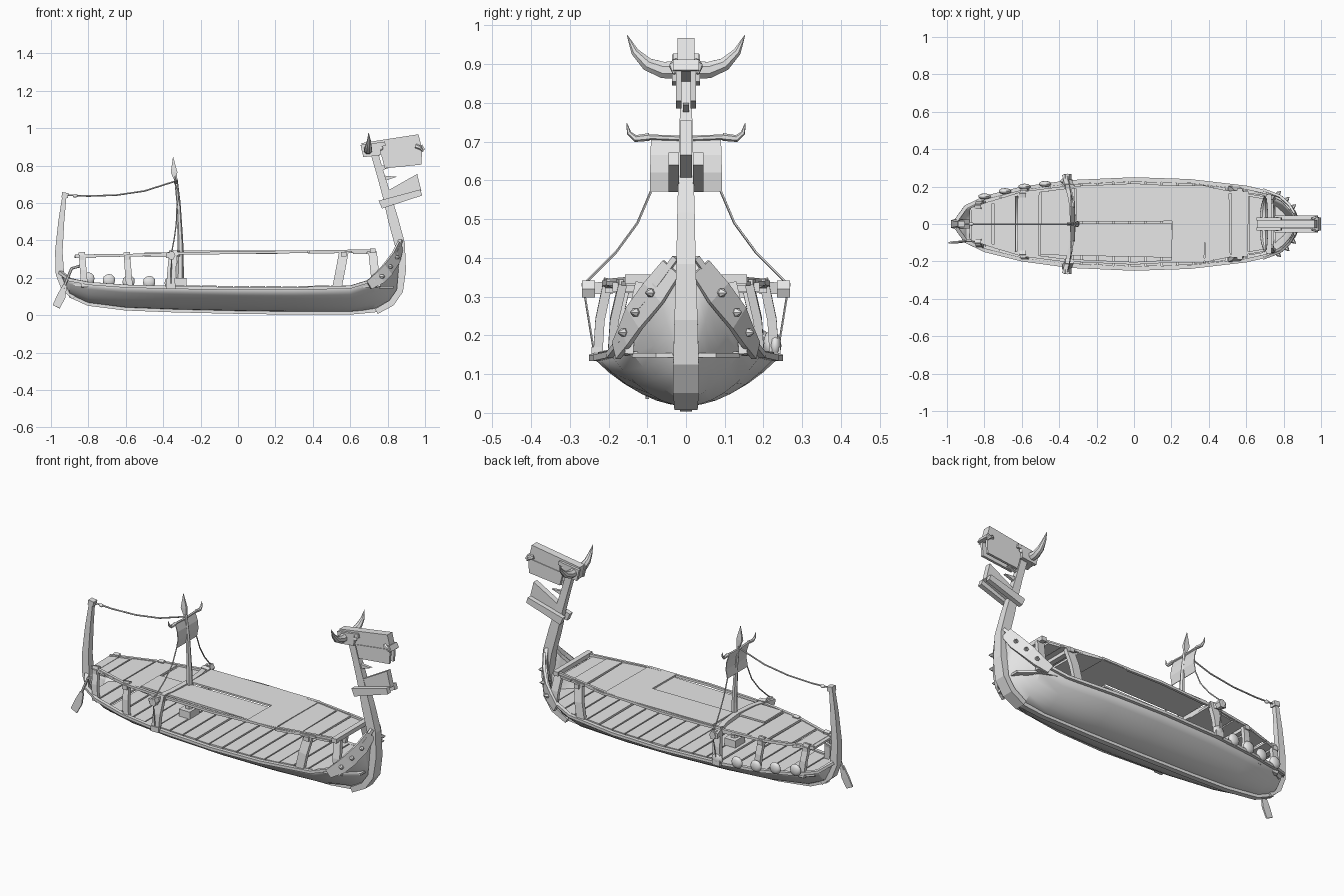
import bpy, bmesh, math, random
from mathutils import Vector

random.seed(4)
if "Cube" in bpy.data.objects:
    bpy.data.objects.remove(bpy.data.objects["Cube"], do_unlink=True)

wood = bpy.data.materials.new("plain_grey")
wood.use_nodes = True
wood.diffuse_color = (0.8, 0.8, 0.8, 1)
wood.node_tree.nodes["Principled BSDF"].inputs["Base Color"].default_value = (0.8, 0.8, 0.8, 1)


def finish(name, bm, smooth=None):
    bmesh.ops.recalc_face_normals(bm, faces=bm.faces)
    me = bpy.data.meshes.new(name)
    bm.to_mesh(me)
    bm.free()
    ob = bpy.data.objects.new(name, me)
    bpy.context.collection.objects.link(ob)
    me.materials.append(wood)
    if smooth:
        bpy.ops.object.select_all(action="DESELECT")
        ob.select_set(True)
        bpy.context.view_layer.objects.active = ob
        bpy.ops.object.shade_smooth_by_angle(angle=math.radians(smooth))
    return ob


def sweep(name, path, sizes, sides=4, ref=(0, 1, 0), smooth=None):
    """Loft a section along a path; sizes are (along ref, across ref) widths."""
    pts = [Vector(p) for p in path]
    if not isinstance(sizes, list):
        sizes = [sizes] * len(pts)
    grow = math.sqrt(2) if sides == 4 else 1
    bm, rings = bmesh.new(), []
    for i, p in enumerate(pts):
        d = (pts[min(i + 1, len(pts) - 1)] - pts[max(i - 1, 0)]).normalized()
        u = Vector(ref)
        u = (u - d * u.dot(d)).normalized()
        v = d.cross(u)
        ring = []
        for k in range(sides):
            a = math.tau * (k + 0.5) / sides
            ring.append(bm.verts.new(p + grow / 2 * (u * math.cos(a) * sizes[i][0] + v * math.sin(a) * sizes[i][1])))
        rings.append(ring)
    for a, b in zip(rings, rings[1:]):
        for k in range(sides):
            m = (k + 1) % sides
            bm.faces.new((a[k], a[m], b[m], b[k]))
    bm.faces.new(rings[0])
    bm.faces.new(rings[-1])
    return finish(name, bm, smooth)


def slab(name, outline, axis, low, high):
    """Extrude an outline: axis 'y' takes xz points, axis 'z' takes xy points."""
    bm = bmesh.new()
    put = (lambda p, t: (p[0], t, p[1])) if axis == "y" else (lambda p, t: (p[0], p[1], t))
    face = bm.faces.new([bm.verts.new(put(p, low)) for p in outline])
    top = bmesh.ops.extrude_face_region(bm, geom=[face])["geom"]
    step = Vector(put((0, 0), high - low))
    bmesh.ops.translate(bm, vec=step, verts=[g for g in top if isinstance(g, bmesh.types.BMVert)])
    return finish(name, bm)


def ball(name, centre, scale):
    bm = bmesh.new()
    bmesh.ops.create_icosphere(bm, subdivisions=2, radius=1)
    bmesh.ops.scale(bm, vec=scale, verts=bm.verts)
    bmesh.ops.translate(bm, vec=centre, verts=bm.verts)
    return finish(name, bm, 40)


SIDES = (("left", 1), ("right", -1))

# Hull stations: x, half width, rim height, keel height
STATIONS = [(-.95, .02, .23, .20), (-.9, .09, .19, .11), (-.8, .14, .17, .065), (-.6, .19, .155, .04),
            (-.34, .225, .148, .03), (0, .24, .142, .022), (.3, .23, .142, .018), (.6, .195, .15, .018),
            (.73, .165, .19, .03), (.8, .125, .265, .065), (.845, .075, .33, .12), (.87, .025, .40, .22)]


def at(x, col):
    for a, b in zip(STATIONS, STATIONS[1:]):
        if x <= b[0]:
            t = max(0, (x - a[0]) / (b[0] - a[0]))
            return a[col] + (b[col] - a[col]) * t
    return STATIONS[-1][col]


bm, rows = bmesh.new(), []
for x, w, rim, keel in STATIONS:
    power = 2.0 if x < .7 else 1.5
    row = []
    for k in range(-6, 7):
        t = k / 6
        row.append(bm.verts.new((x, w * t, keel + (rim - keel) * abs(t) ** power)))
    rows.append(row)
for a, b in zip(rows, rows[1:]):
    for k in range(12):
        bm.faces.new((a[k], b[k], b[k + 1], a[k + 1]))
hull = finish("hull", bm, 22)
shell = hull.modifiers.new("thickness", "SOLIDIFY")
shell.thickness = 0.008

# Keel and bow stem
sweep("keel", [(x, 0, k - .003) for x, w, r, k in STATIONS[1:-2]], (.03, .024))
sweep("bow_stem", [(.74, 0, .02), (.82, 0, .065), (.865, 0, .13), (.878, 0, .24), (.865, 0, .38),
                   (.83, 0, .51), (.795, 0, .64), (.76, 0, .76), (.725, 0, .88)],
      [(.06, .03), (.066, .035), (.066, .035), (.06, .04), (.05, .055), (.045, .055), (.038, .045), (.032, .04), (.03, .04)])

# Stern post with cap
sweep("stern_post", [(-.87, 0, .10), (-.925, 0, .15), (-.952, 0, .22), (-.958, 0, .34), (-.945, 0, .5), (-.928, 0, .64)],
      [(.05, .04), (.05, .045), (.045, .045), (.04, .04), (.032, .032), (.024, .022)])
sweep("stern_cap", [(-.927, 0, .628), (-.923, 0, .655)], (.034, .034))

# Rims, outer strakes and bow plates with studs
for side, s in SIDES:
    sweep(side + "_rim", [(x, s * w, r) for x, w, r, k in STATIONS], (.016, .02), ref=(0, 0, 1))
    sweep(side + "_bow_plate", [(x, s * (at(x, 1) + .008), at(x, 2) - .02) for x in (.70, .76, .8, .845, .868)],
          [(.05, .014), (.07, .014), (.075, .014), (.075, .014), (.06, .012)], ref=(0, 0, 1))
    for x in (.765, .81, .845):
        y, z = s * (at(x, 1) + .01), at(x, 2) - .02
        sweep(side + "_bow_stud", [(x - .005, y, z), (x + .008, y + s * .008, z), (x + .02, y + s * .02, z)],
              [(.022, .022), (.024, .024), (.003, .003)], sides=6, ref=(0, 0, 1))

# Lower deck planks
x = -.88
while x < .8:
    w = min(at(x, 1), at(x + .08, 1)) - .012
    z = .157 + random.uniform(-.003, .003) + (.012 if x < -.75 else 0)
    slab("deck_plank", [(x, -at(x, 1) + .012), (x + .078, -at(x + .078, 1) + .012),
                        (x + .078, at(x + .078, 1) - .012), (x, at(x, 1) - .012)], "z", z - .012, z)
    x += .086

# Roof: cross planks at both ends, long sheets in the middle
for a, b, z in ((-.87, -.76, .318), (-.75, -.635, .322), (-.625, -.51, .326), (-.5, -.32, .322),
                (.2, .375, .345), (.38, .515, .341), (.52, .61, .344), (.615, .69, .339)):
    j = random.uniform(-.008, .008)
    slab("roof_plank", [(a, -at(a, 1) + .022 + j), (b, -at(b, 1) + .022 - j),
                        (b + j, at(b, 1) - .022 + j), (a + j, at(a, 1) - .022 - j)], "z", z - .012, z)
slab("roof_sheet_left", [(-.31, .012), (.21, .015), (.21, .205), (-.31, .2)], "z", .335, .345)
slab("roof_sheet_right", [(-.5, -.165), (.21, -.18), (.2, .005), (-.5, 0)], "z", .326, .336)

# Roof posts and rails
for side, s in SIDES:
    for low, high, width in ((-.82, -.835, .035), (-.58, -.595, .035), (.53, .565, .05), (.74, .72, .045)):
        w = at(low, 1)
        sweep(side + "_roof_post", [(low, s * (w - .012), .15), ((low + high) / 2, s * (w - .018), .24),
                                    (high, s * (w - .04), .335)], (.022, width))
    sweep(side + "_stern_rail", [(x, s * (at(x, 1) - .025), z) for x, z in ((-.87, .318), (-.6, .32), (-.32, .33))], (.016, .014))
    sweep(side + "_roof_rail", [(x, s * (at(x, 1) - .03), z) for x, z in ((-.32, .33), (0, .334), (.4, .34), (.73, .345))], (.014, .014))
for x, z in ((-.835, .308), (-.595, .308), (.565, .325), (.72, .345)):
    w = at(x, 1) - .01
    sweep("cross_beam", [(x, -w, z), (x, w, z)], (.03, .024), ref=(1, 0, 0))

# Mast with spear tip
sweep("mast", [(-.31, 0, .14), (-.308, 0, .4), (-.318, 0, .6), (-.332, 0, .73)],
      [(.045, .045), (.035, .03), (.025, .022), (.018, .018)], sides=6)
sweep("mast_foot", [(-.31, 0, .15), (-.31, 0, .2)], (.09, .07))
sweep("spear_tip", [(-.333, 0, .72), (-.342, 0, .765), (-.347, 0, .845)], [(.012, .014), (.014, .035), (.002, .002)])

# Yard with upturned horns, banner
sweep("yard", [(-.333, -.1, .712), (-.333, 0, .708), (-.333, .1, .712)], (.014, .014), sides=6, ref=(1, 0, 0))
banner = sweep("banner", [(-.337, 0, .71), (-.322, 0, .665), (-.318, 0, .62), (-.327, 0, .572)],
               [(.18, .004), (.184, .004), (.185, .004), (.185, .004)])

# Wide outrigger beam, side posts, ropes
sweep("outrigger_beam", [(-.37, -.265, .32), (-.335, -.13, .327), (-.325, 0, .33), (-.335, .13, .327), (-.37, .265, .32)][::1],
      (.03, .03), ref=(0, 0, 1))
for side, s in SIDES:
    sweep(side + "_yard_horn", [(-.333, s * .095, .712), (-.333, s * .13, .708), (-.335, s * .147, .722), (-.337, s * .153, .748)],
          [(.02, .02), (.018, .018), (.012, .012), (.002, .002)], sides=6, ref=(1, 0, 0))
    sweep(side + "_beam_knob", [(-.355, s * .235, .32), (-.355, s * .268, .32)], (.05, .04), sides=6, ref=(0, 0, 1))
    sweep(side + "_mast_side_post", [(-.362, s * .228, .145), (-.355, s * .222, .24), (-.345, s * .2, .345)], (.024, .045))
    sweep(side + "_banner_rope", [(-.327, s * .09, .572), (-.33, s * .125, .49), (-.34, s * .18, .415), (-.355, s * .26, .335)],
          (.007, .007), sides=5)
    sweep(side + "_stay_rope", [(-.355, s * .262, .31), (-.36, s * .236, .15)], (.006, .006), sides=5)
    sweep(side + "_rope_block", [(-.385, s * .232, .155), (-.335, s * .232, .155)], (.025, .03))
sweep("stern_rope", [(-.925, 0, .642), (-.8, 0, .637), (-.65, 0, .642), (-.5, 0, .664), (-.34, 0, .715)], (.009, .009), sides=5)
ball("rope_knot", (-.87, 0, .638), (.014, .01, .01))

# Round shields along the left rim
for x in (-.8, -.69, -.585, -.475, -.36):
    ball("round_shield", (x, at(x, 1) + .008, at(x, 2) + .025), (.034, .016, .034))

# Steering oar on the right
sweep("oar_shaft", [(-.82, -.09, .27), (-.89, -.09, .25), (-.935, -.095, .14)], (.014, .016), sides=6)
sweep("oar_blade", [(-.925, -.095, .16), (-.945, -.097, .1), (-.972, -.1, .045)], [(.01, .022), (.01, .046), (.008, .042)])

# Carved head: upper snout, cheek boards, horns, eyes, tusks
slab("head_core", [(.66, .92), (.675, .845), (.985, .885), (.965, .967)], "y", -.022, .022)
for side, s in SIDES:
    slab(side + "_cheek_beam", [(.655, .91), (.67, .845), (.76, .855), (.765, .925)], "y", s * .02, s * .036)
    slab(side + "_upper_lip", [(.765, .86), (.985, .888), (.98, .805), (.785, .785)], "y", s * .012, s * .026)
    slab(side + "_brow", [(.70, .915), (.715, .895), (.79, .905), (.785, .928)], "y", s * .02, s * .034)
    ball(side + "_eye", (.765, s * .03, .893), (.012, .008, .012))
    sweep(side + "_horn", [(.695, s * .025, .885), (.695, s * .06, .885), (.697, s * .1, .9), (.7, s * .132, .932), (.698, s * .152, .975)],
          [(.05, .05), (.046, .046), (.036, .036), (.022, .022), (.002, .002)], sides=8, ref=(1, 0, 0), smooth=40)
    sweep(side + "_tusk", [(.95, s * .026, .905), (.975, s * .034, .895), (.99, s * .03, .875)],
          [(.02, .024), (.02, .022), (.008, .008)], sides=6)
    slab(side + "_jaw_beam", [(.752, .612), (.77, .57), (.985, .64), (.975, .672)], "y", s * .018, s * .045)
slab("snout_ring", [(.965, .905), (.975, .88), (1.0, .885), (.985, .912)], "y", -.034, .034)
slab("jaw_board", [(.79, .66), (.81, .60), (.98, .665), (.958, .755)], "y", -.016, .016)

# Throat spikes
for x, z in ((.79, .735), (.77, .79)):
    slab("throat_spike", [(x - .02, z + .012), (x - .015, z - .02), (x + .06, z + .005)], "y", -.008, .008)
